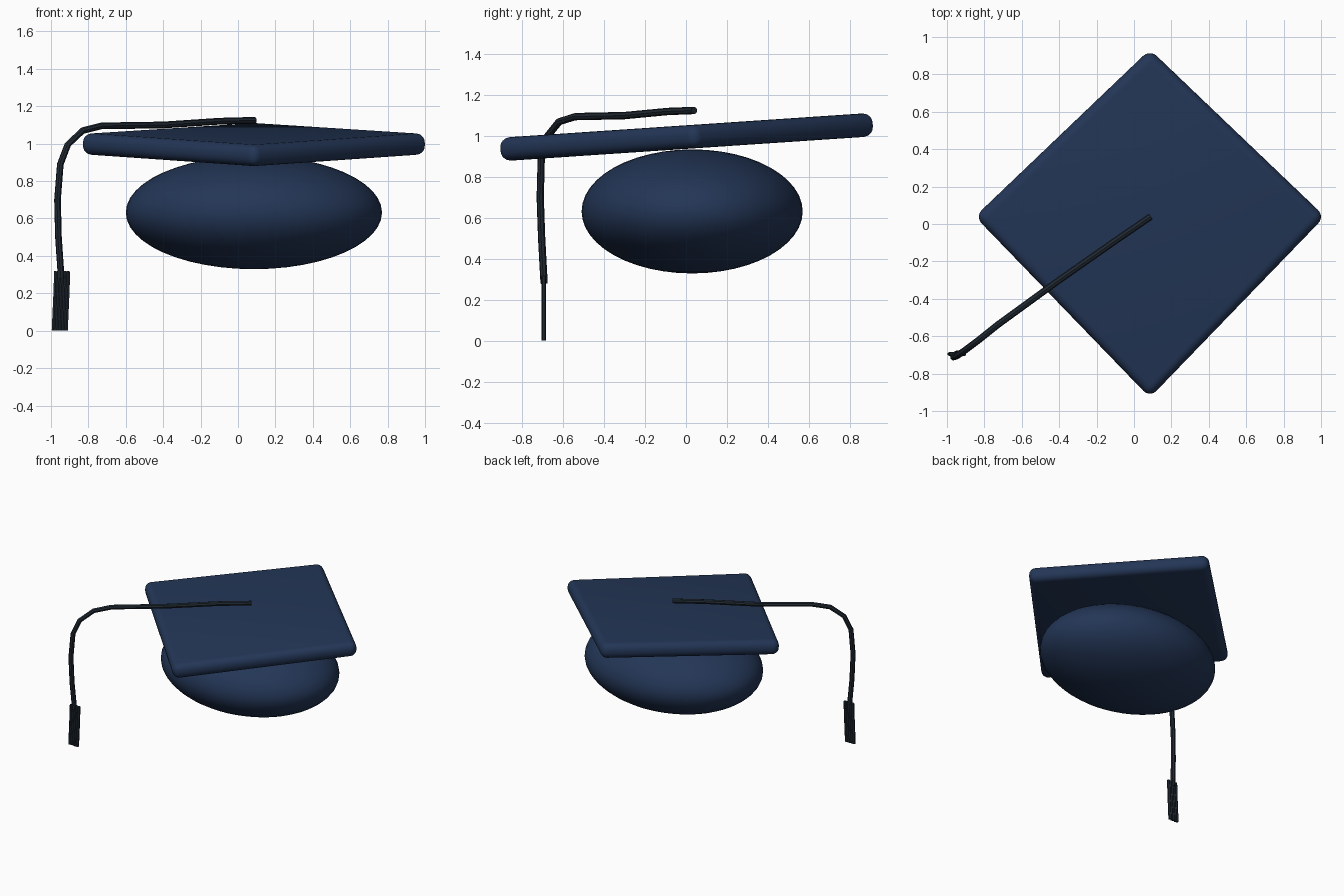
import bpy
import bmesh
from mathutils import Vector

cube = bpy.data.objects.get("Cube")
if cube:
    bpy.data.objects.remove(cube, do_unlink=True)


def material(name, rgb):
    mat = bpy.data.materials.new(name)
    mat.use_nodes = True
    color = (*rgb, 1.0)
    mat.diffuse_color = color
    mat.node_tree.nodes["Principled BSDF"].inputs["Base Color"].default_value = color
    return mat


navy = material("navy cloth", (0.017, 0.037, 0.095))
charcoal = material("charcoal cord", (0.014, 0.022, 0.032))


def tube(name, points, radius, resolution):
    """Round cord following straight segments, converted to a mesh."""
    curve = bpy.data.curves.new(name, "CURVE")
    curve.dimensions = "3D"
    curve.bevel_depth = radius
    curve.bevel_resolution = resolution
    curve.use_fill_caps = True
    spline = curve.splines.new("POLY")
    spline.points.add(len(points) - 1)
    for point, co in zip(spline.points, points):
        point.co = (*co, 1.0)
    curve.materials.append(charcoal)
    obj = bpy.data.objects.new(name, curve)
    bpy.context.collection.objects.link(obj)
    bpy.ops.object.select_all(action="DESELECT")
    obj.select_set(True)
    bpy.context.view_layer.objects.active = obj
    bpy.ops.object.convert(target="MESH")
    bpy.ops.object.shade_smooth_by_angle()
    return obj


# Cap crown: a flattened ball
bpy.ops.mesh.primitive_uv_sphere_add(segments=48, ring_count=24, location=(0.085, 0.03, 0.632))
crown = bpy.context.object
crown.name = "cap_crown"
crown.scale = (0.685, 0.54, 0.303)
crown.data.materials.append(navy)
bpy.ops.object.shade_smooth()

# Board: diamond slab with rounded edges, tipped toward the front
half = 0.0575
outline = [(0, -0.93), (0.935, 0.04), (0, 0.935), (-0.935, 0.04)]
bm = bmesh.new()
face = bm.faces.new([bm.verts.new((x, y, -half)) for x, y in outline])
side = bmesh.ops.extrude_face_region(bm, geom=[face])
bmesh.ops.translate(bm, vec=Vector((0, 0, 2 * half)),
                    verts=[g for g in side["geom"] if isinstance(g, bmesh.types.BMVert)])
bmesh.ops.recalc_face_normals(bm, faces=bm.faces)
mesh = bpy.data.meshes.new("cap_board")
bm.to_mesh(mesh)
bm.free()
board = bpy.data.objects.new("cap_board", mesh)
bpy.context.collection.objects.link(board)
board.location = (0.085, 0, 0.995)
board.rotation_euler.x = 0.067
mesh.materials.append(navy)
bevel = board.modifiers.new("rounded edges", "BEVEL")
bevel.width = 0.05
bevel.segments = 5
bpy.ops.object.select_all(action="DESELECT")
board.select_set(True)
bpy.context.view_layer.objects.active = board
bpy.ops.object.modifier_apply(modifier=bevel.name)
bpy.ops.object.shade_smooth_by_angle()

# Cord: from the middle of the board, over the edge and down
tube("tassel_cord", [
    (0.09, 0.04, 1.125), (-0.1, -0.09, 1.12), (-0.4, -0.3, 1.1),
    (-0.73, -0.54, 1.095), (-0.83, -0.62, 1.07), (-0.91, -0.68, 0.995),
    (-0.95, -0.707, 0.89), (-0.965, -0.712, 0.7), (-0.96, -0.705, 0.5),
    (-0.945, -0.693, 0.28)], 0.018, 2)

# Tassel: a flat row of strands
for i in range(5):
    top = -0.973 + 0.0165 * i
    tube(f"tassel_strand_{i + 1}",
         [(top, -0.695, 0.318), (top - 0.004, -0.695, 0.2), (top - 0.013, -0.695, 0.002)],
         0.0115, 1)
